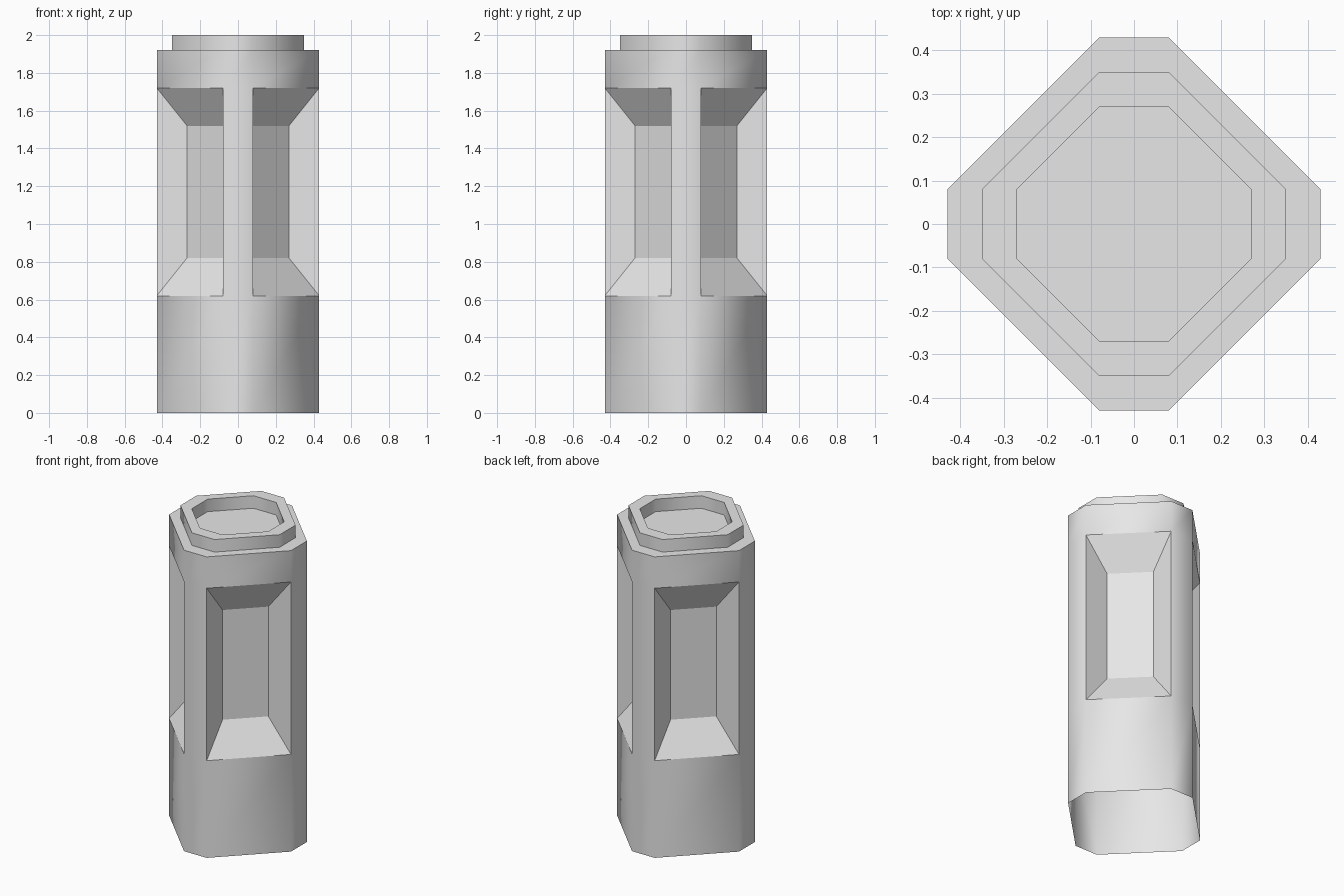
import bpy
import bmesh

# Remove the default cube
cube = bpy.data.objects.get("Cube")
if cube:
    bpy.data.objects.remove(cube, do_unlink=True)

HALF_FLAT = 0.08            # half width of the four narrow sides
OUTER, STEP, CORE = 0.43, 0.35, 0.27

grey = bpy.data.materials.new("light_grey")
grey.use_nodes = True
colour = (0.8, 0.8, 0.8, 1.0)
grey.diffuse_color = colour
for node in grey.node_tree.nodes:
    if node.type == 'BSDF_PRINCIPLED':
        node.inputs["Base Color"].default_value = colour

bm = bmesh.new()
group_of = {}               # smoothing group of each face


def ring(radius, z):
    """Eight-sided loop; even sides are diagonal, odd sides are narrow."""
    c, r = HALF_FLAT, radius
    points = [(c, -r), (r, -c), (r, c), (c, r),
              (-c, r), (-r, c), (-r, -c), (-c, -r)]
    return [bm.verts.new((x, y, z)) for x, y in points]


def face(group, *verts):
    group_of[bm.faces.new(verts)] = group


def band(a, b, group, sides=range(8)):
    for i in sides:
        j = (i + 1) % 8
        # without a group every side stays flat
        face(group or object(), a[i], a[j], b[j], b[i])


# Outer skin, open underneath
base = ring(OUTER, 0)
low = ring(OUTER, 0.62)
high = ring(OUTER, 1.72)
shoulder = ring(OUTER, 1.92)
band(base, low, "skin")
band(low, high, "skin", range(1, 8, 2))
band(high, shoulder, "skin")

# Four bevelled recesses in the diagonal sides
core_low = ring(CORE, 0.82)
core_high = ring(CORE, 1.52)
diagonals = range(0, 8, 2)
band(low, core_low, None, diagonals)
band(core_low, core_high, None, diagonals)
band(core_high, high, None, diagonals)
for i in diagonals:
    j = i + 1
    face(object(), low[i], core_low[i], core_high[i], high[i])
    face(object(), core_low[j], low[j], high[j], core_high[j])

# Stepped collar with a shallow sunken top
step = ring(STEP, 1.92)
lip = ring(STEP, 2.0)
hole = ring(CORE, 2.0)
floor = ring(CORE, 1.92)
band(shoulder, step, "ledge")
band(step, lip, "collar")
band(lip, hole, "rim")
band(hole, floor, "hole")
face("floor", *floor)

# Smooth inside a group, sharp between groups
for f in bm.faces:
    f.smooth = True
for e in bm.edges:
    e.smooth = len({group_of[f] for f in e.link_faces}) == 1

mesh = bpy.data.meshes.new("fluted_column")
bm.to_mesh(mesh)
bm.free()
mesh.materials.append(grey)
column = bpy.data.objects.new("fluted_column", mesh)
bpy.context.collection.objects.link(column)
